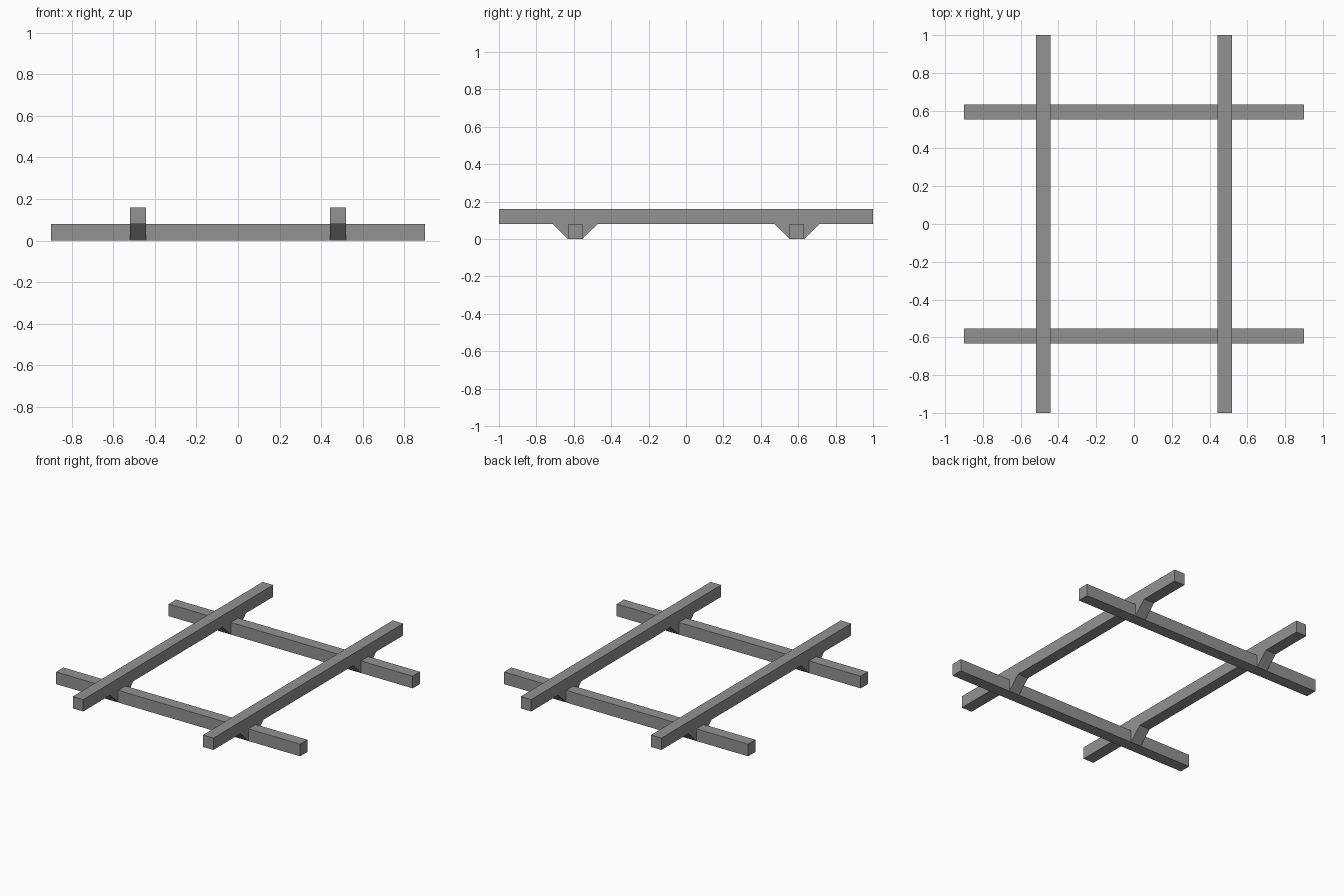
import bpy
import bmesh

if "Cube" in bpy.data.objects:
    bpy.data.objects.remove(bpy.data.objects["Cube"])

T = 0.077          # beam thickness
RAIL_X = 0.48      # rail centre offset
BAR_Y = 0.593      # crossbar centre offset
BAR_H = 0.081      # height where rails sit on the crossbars
TOP = 0.16

grey = bpy.data.materials.new("grey")
grey.diffuse_color = (0.29, 0.29, 0.29, 1)
grey.use_nodes = True
grey.node_tree.nodes["Principled BSDF"].inputs["Base Color"].default_value = grey.diffuse_color


def prism(name, profile, x0, x1):
    """Extrude a (y, z) profile along x."""
    bm = bmesh.new()
    face = bm.faces.new([bm.verts.new((x0, y, z)) for y, z in profile])
    ext = bmesh.ops.extrude_face_region(bm, geom=[face])
    verts = [v for v in ext["geom"] if isinstance(v, bmesh.types.BMVert)]
    bmesh.ops.translate(bm, verts=verts, vec=(x1 - x0, 0, 0))
    bmesh.ops.recalc_face_normals(bm, faces=bm.faces)
    mesh = bpy.data.meshes.new(name)
    bm.to_mesh(mesh)
    bm.free()
    mesh.materials.append(grey)
    obj = bpy.data.objects.new(name, mesh)
    bpy.context.collection.objects.link(obj)


def rect(y0, y1, z0, z1):
    return [(y0, z0), (y1, z0), (y1, z1), (y0, z1)]


h = T / 2
# Crossbars lying on the ground
for side, s in (("front", -1), ("back", 1)):
    prism(f"{side}_crossbar", rect(s * BAR_Y - h, s * BAR_Y + h, 0, BAR_H), -0.9, 0.9)

for side, sx in (("left", -1), ("right", 1)):
    x0, x1 = sx * RAIL_X - h, sx * RAIL_X + h
    # Long rail resting on the crossbars
    prism(f"{side}_rail", rect(-1, 1, BAR_H, TOP), x0, x1)
    # Triangular braces on both faces of each crossbar
    for end, sy in (("front", -1), ("back", 1)):
        for face, d in (("outer", sy), ("inner", -sy)):
            y = sy * BAR_Y + d * h
            prism(f"{side}_{end}_{face}_brace",
                  [(y, 0), (y + d * 0.083, BAR_H), (y, BAR_H)], x0, x1)
